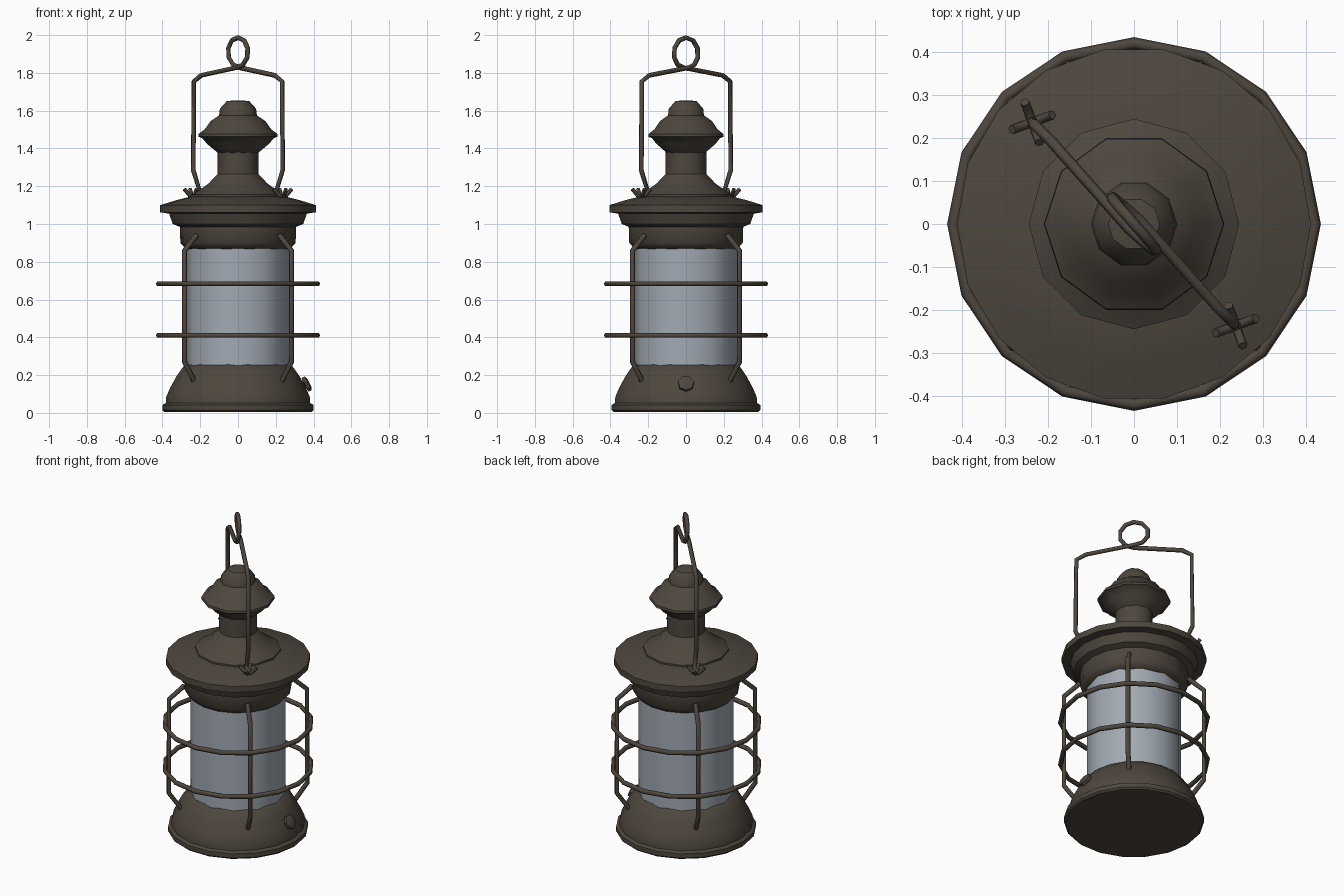
import bpy
import math
from mathutils import Vector, Matrix

if "Cube" in bpy.data.objects:
    bpy.data.objects.remove(bpy.data.objects["Cube"])


def material(name, colour):
    m = bpy.data.materials.new(name)
    m.diffuse_color = (*colour, 1)
    m.use_nodes = True
    m.node_tree.nodes["Principled BSDF"].inputs["Base Color"].default_value = m.diffuse_color
    return m


BRONZE = material("dark_bronze", (0.075, 0.062, 0.047))
GLASS = material("frosted_glass", (0.36, 0.40, 0.45))


def finish(obj, mat, angle=40):
    obj.data.materials.clear()
    obj.data.materials.append(mat)
    bpy.ops.object.select_all(action='DESELECT')
    obj.select_set(True)
    bpy.context.view_layer.objects.active = obj
    bpy.ops.object.shade_smooth_by_angle(angle=math.radians(angle))
    return obj


def lathe(name, profile, sides, mat=BRONZE, matrix=Matrix()):
    """Revolve (radius, z) points about z, capping both ends."""
    verts, faces = [], []
    for r, z in profile:
        for i in range(sides):
            a = 2 * math.pi * i / sides
            verts.append(matrix @ Vector((r * math.cos(a), r * math.sin(a), z)))
    for k in range(len(profile) - 1):
        for i in range(sides):
            j = (i + 1) % sides
            faces.append((k * sides + i, k * sides + j,
                          (k + 1) * sides + j, (k + 1) * sides + i))
    last = (len(profile) - 1) * sides
    faces.append(tuple(reversed(range(sides))))
    faces.append(tuple(range(last, last + sides)))
    mesh = bpy.data.meshes.new(name)
    mesh.from_pydata(verts, [], faces)
    obj = bpy.data.objects.new(name, mesh)
    bpy.context.collection.objects.link(obj)
    return finish(obj, mat)


def wire(name, points, radius, cyclic=False):
    """Six-sided tube along a polyline."""
    cu = bpy.data.curves.new(name, 'CURVE')
    cu.dimensions = '3D'
    cu.bevel_depth = radius
    cu.bevel_resolution = 1
    cu.use_fill_caps = True
    sp = cu.splines.new('POLY')
    sp.points.add(len(points) - 1)
    for p, co in zip(sp.points, points):
        p.co = (*co, 1)
    sp.use_cyclic_u = cyclic
    obj = bpy.data.objects.new(name, cu)
    bpy.context.collection.objects.link(obj)
    bpy.ops.object.select_all(action='DESELECT')
    obj.select_set(True)
    bpy.context.view_layer.objects.active = obj
    bpy.ops.object.convert(target='MESH')
    return finish(bpy.context.view_layer.objects.active, BRONZE, 65)


# Flared base
lathe("base", [(0.39, 0.005), (0.40, 0.015), (0.40, 0.042), (0.382, 0.052),
               (0.38, 0.085), (0.358, 0.135), (0.325, 0.195),
               (0.29, 0.245), (0.24, 0.265)], 18)

# Glass chimney
lathe("glass", [(0.272, 0.20), (0.272, 0.92)], 12, GLASS)

# Collar and wide brim with the sloped roof
lathe("collar_and_brim", [(0.24, 0.862), (0.28, 0.872), (0.305, 0.90), (0.308, 0.985),
                          (0.345, 1.00), (0.365, 1.055), (0.412, 1.062),
                          (0.412, 1.10), (0.33, 1.125), (0.25, 1.145)], 18)

# Upper cone and vent neck
lathe("vent_neck", [(0.245, 1.14), (0.245, 1.155), (0.21, 1.175), (0.155, 1.215),
                    (0.108, 1.265), (0.108, 1.385)], 12)

# Vent cap
lathe("vent_cap", [(0.105, 1.375), (0.165, 1.425), (0.19, 1.455), (0.21, 1.462),
                   (0.208, 1.477), (0.175, 1.502), (0.145, 1.545), (0.10, 1.575),
                   (0.096, 1.61), (0.06, 1.65), (0.02, 1.655)], 10)

# Horizontal guard rings
for label, z in (("lower", 0.41), ("upper", 0.684)):
    wire(label + "_guard_ring",
         [(0.421 * math.cos(2 * math.pi * i / 16),
           0.421 * math.sin(2 * math.pi * i / 16), z) for i in range(16)],
         0.014, True)

# Vertical guard bars on the diagonals
for i in range(4):
    a = math.radians(45 + 90 * i)
    path = [(0.33, 0.17), (0.40, 0.27), (0.40, 0.86), (0.31, 0.94)]
    wire(f"guard_bar_{i + 1}",
         [(r * math.cos(a), r * math.sin(a), z) for r, z in path], 0.014)

# Carrying handle with hanging loop, set along one diagonal
ALONG = Vector((1, -1, 0)).normalized()
ACROSS = Vector((1, 1, 0)).normalized()


def on_handle(u, z, v=0.0):
    return ALONG * u + ACROSS * v + Vector((0, 0, z))


side = [(0.33, 1.15), (0.285, 1.17), (0.335, 1.285), (0.33, 1.755), (0.275, 1.787)]
pts = [on_handle(-u, z) for u, z in side]
for i in range(11):
    t = i / 10
    a = -math.pi / 2 + 2 * math.pi * t
    pts.append(on_handle(0.083 * math.cos(a), 1.907 + 0.08 * math.sin(a),
                         0.016 * (2 * t - 1)))
pts += [on_handle(u, z) for u, z in reversed(side)]
wire("handle", pts, 0.013)

# Flared four-armed handle anchors
for label, s in (("back", -1), ("front", 1)):
    c = on_handle(s * 0.335, 1.15)
    for n in range(2):
        d = Matrix.Rotation(math.radians(20 + 90 * n), 3, 'Z') @ Vector((1, 0, 0))
        up = Vector((0, 0, 1))
        wire(f"{label}_anchor_{n + 1}",
             [c - d * 0.05 + up * 0.035, c - d * 0.02, c + d * 0.02,
              c + d * 0.05 + up * 0.035], 0.011)

# Wick knob on the right of the base
tilt = Matrix.Translation((0.335, 0, 0.14)) @ Matrix.Rotation(math.radians(62), 4, 'Y')
lathe("wick_knob", [(0.022, -0.02), (0.022, 0.018), (0.043, 0.022), (0.043, 0.04),
                    (0.025, 0.047)], 7, BRONZE, tilt)
